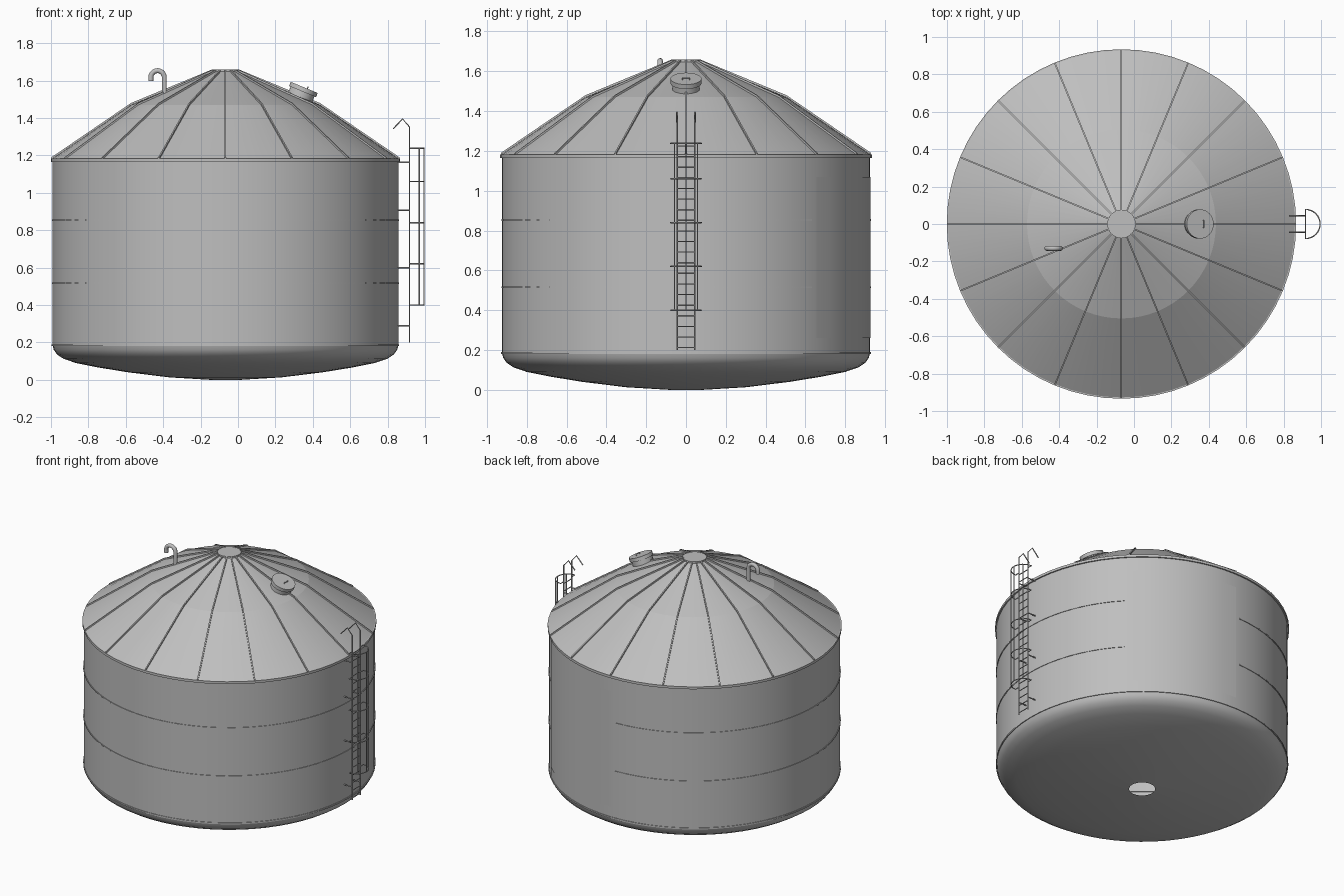
import bpy, bmesh, math
from mathutils import Vector, Matrix

if "Cube" in bpy.data.objects:
    bpy.data.objects.remove(bpy.data.objects["Cube"])

CX = -0.067          # tank axis
R = 0.925            # wall radius
SEG = 64

metal = bpy.data.materials.new("grey_metal")
metal.diffuse_color = (0.52, 0.52, 0.52, 1)
metal.use_nodes = True
metal.node_tree.nodes["Principled BSDF"].inputs["Base Color"].default_value = metal.diffuse_color


def finish(name, bm, angle=30):
    bmesh.ops.recalc_face_normals(bm, faces=bm.faces)
    me = bpy.data.meshes.new(name)
    bm.to_mesh(me)
    bm.free()
    ob = bpy.data.objects.new(name, me)
    bpy.context.collection.objects.link(ob)
    me.materials.append(metal)
    bpy.context.view_layer.objects.active = ob
    ob.select_set(True)
    bpy.ops.object.shade_smooth_by_angle(angle=math.radians(angle))
    ob.select_set(False)
    return ob


def lathe(name, profile, a0=0, a1=360, closed=False, angle=30):
    """Sweep an (r, z) profile around the tank axis."""
    bm = bmesh.new()
    full = a1 - a0 == 360
    n = max(2, round(SEG * (a1 - a0) / 360))
    rings = []
    for i in range(n if full else n + 1):
        a = math.radians(a0 + (a1 - a0) * i / n)
        rings.append([bm.verts.new((CX + r * math.cos(a), r * math.sin(a), z))
                      for r, z in profile])
    m = len(profile)
    for i in range(n):
        p, q = rings[i], rings[(i + 1) % len(rings)]
        for j in range(m if closed else m - 1):
            k = (j + 1) % m
            bm.faces.new((p[j], q[j], q[k], p[k]))
    if closed and not full:
        bm.faces.new(rings[0])
        bm.faces.new(rings[-1])
    return finish(name, bm, angle)


def band(name, r0, r1, z0, z1, a0=0, a1=360):
    return lathe(name, [(r0, z0), (r1, z0), (r1, z1), (r0, z1)], a0, a1, True)


def tubes(name, paths, rad, sides=6, smooth=35):
    """Round bars along lists of points, joined in one object."""
    bm = bmesh.new()
    for path in paths:
        pts = [Vector(p) for p in path]
        rings = []
        ref = None
        for i, p in enumerate(pts):
            t = (pts[min(i + 1, len(pts) - 1)] - pts[max(i - 1, 0)]).normalized()
            if ref is None:
                ref = t.orthogonal()
            ref = (ref - t * ref.dot(t)).normalized()
            side = t.cross(ref)
            rings.append([bm.verts.new(p + rad * (ref * math.cos(a) + side * math.sin(a)))
                          for a in (math.tau * k / sides for k in range(sides))])
        for p, q in zip(rings, rings[1:]):
            for k in range(sides):
                l = (k + 1) % sides
                bm.faces.new((p[k], p[l], q[l], q[k]))
        bm.faces.new(rings[0])
        bm.faces.new(rings[-1])
    return finish(name, bm, smooth)


# Shell: wall, dished floor with central outlet hole, two-pitch roof
lathe("tank_wall", [(R, 0.185), (R, 1.175)])
lathe("dished_floor", [(0.083, 0.0), (0.3, 0.013), (0.52, 0.04), (0.68, 0.066),
                       (0.80, 0.09), (0.865, 0.112), (0.90, 0.135),
                       (0.918, 0.16), (R, 0.185)])
ROOF = [(0.93, 1.18), (0.505, 1.47), (0.07, 1.65)]
lathe("roof", ROOF, angle=9)

# Roof cap disc
bm = bmesh.new()
bmesh.ops.create_cone(bm, cap_ends=True, segments=32, radius1=0.076, radius2=0.076,
                      depth=0.012, matrix=Matrix.Translation((CX, 0, 1.653)))
finish("roof_cap", bm)

# Sixteen roof ribs following both pitches
bm = bmesh.new()
for i in range(16):
    rot = Matrix.Translation((CX, 0, 0)) @ Matrix.Rotation(math.tau * i / 16, 4, 'Z')
    sect = [[bm.verts.new(rot @ Vector((r, y, z + dz)))
             for y, dz in ((-.004, -.004), (.004, -.004), (.004, .01), (-.004, .01))]
            for r, z in ROOF]
    for p, q in zip(sect, sect[1:]):
        for k in range(4):
            l = (k + 1) % 4
            bm.faces.new((p[k], p[l], q[l], q[k]))
    bm.faces.new(sect[0])
    bm.faces.new(sect[-1])
finish("roof_ribs", bm)

# Rims, wall bands (interrupted by the back panel) and panel
band("eaves_rim", R - 0.005, 0.934, 1.165, 1.182)
band("floor_rim", R - 0.003, R + 0.004, 0.18, 0.19)
for i, z in enumerate((0.515, 0.853)):
    band(f"wall_band_{i + 1}", R - 0.004, R + 0.004, z - 0.004, z + 0.004, 92, 403)
lathe("back_panel", [(R + 0.002, 0.26), (R + 0.002, 1.07)], 45, 90)

# Roof hatch: neck, lid and handle, square to the roof slope
tilt = Matrix.Translation((0.335, 0, 1.517)) @ Matrix.Rotation(math.radians(22.5), 4, 'Y')
for name, rad, z0, z1 in (("hatch_neck", 0.069, -0.015, 0.03),
                          ("hatch_lid", 0.078, 0.026, 0.05)):
    bm = bmesh.new()
    bmesh.ops.create_cone(bm, cap_ends=True, segments=32, radius1=rad, radius2=rad, depth=z1 - z0,
                          matrix=tilt @ Matrix.Translation((0, 0, (z0 + z1) / 2)))
    finish(name, bm)
tubes("hatch_handle", [[tilt @ Vector(p) for p in
                        ((0.018, -.018, .048), (0.018, -.018, .06),
                         (0.018, .018, .06), (0.018, .018, .048))]], 0.003)

# Gooseneck vent
arc = [(-0.43 + 0.036 * math.cos(a), -0.13, 1.617 + 0.036 * math.sin(a))
       for a in (math.pi * k / 10 for k in range(11))]
tubes("vent_pipe", [[(-0.394, -0.13, 1.51)] + arc + [(-0.466, -0.13, 1.597)]], 0.0135, 12)

# Ladder: hooked rails, rungs and wall brackets
LX, LY = 0.917, 0.045
tubes("ladder_rails", [[(LX, s * LY, 0.2), (LX, s * LY, 1.352), (0.88, s * LY, 1.395),
                        (0.83, s * LY, 1.342)] for s in (-1, 1)], 0.004)
tubes("ladder_rungs", [[(LX, -LY, 0.212 + 0.0533 * i), (LX, LY, 0.212 + 0.0533 * i)]
                       for i in range(20)], 0.0032)
tubes("ladder_brackets", [[(0.85, s * LY, z), (LX, s * LY, z)]
                          for z in (0.29, 0.6, 0.907, 1.162) for s in (-1, 1)], 0.004)

# Safety cage: half-round hoops and upright bars
CR = 0.078


def hoop(a, z):
    return (LX + CR * math.cos(a), CR * math.sin(a), z)


tubes("cage_hoops", [[(LX, -LY, z)] + [hoop(-math.pi / 2 + math.pi * k / 16, z) for k in range(17)]
                     + [(LX, LY, z)] for z in (0.4, 0.62, 0.84, 1.06, 1.238)], 0.0035)
tubes("cage_bars", [[hoop(a, 0.4), hoop(a, 1.238)]
                    for a in (math.radians(d) for d in (-48, 0, 48))], 0.0035)
